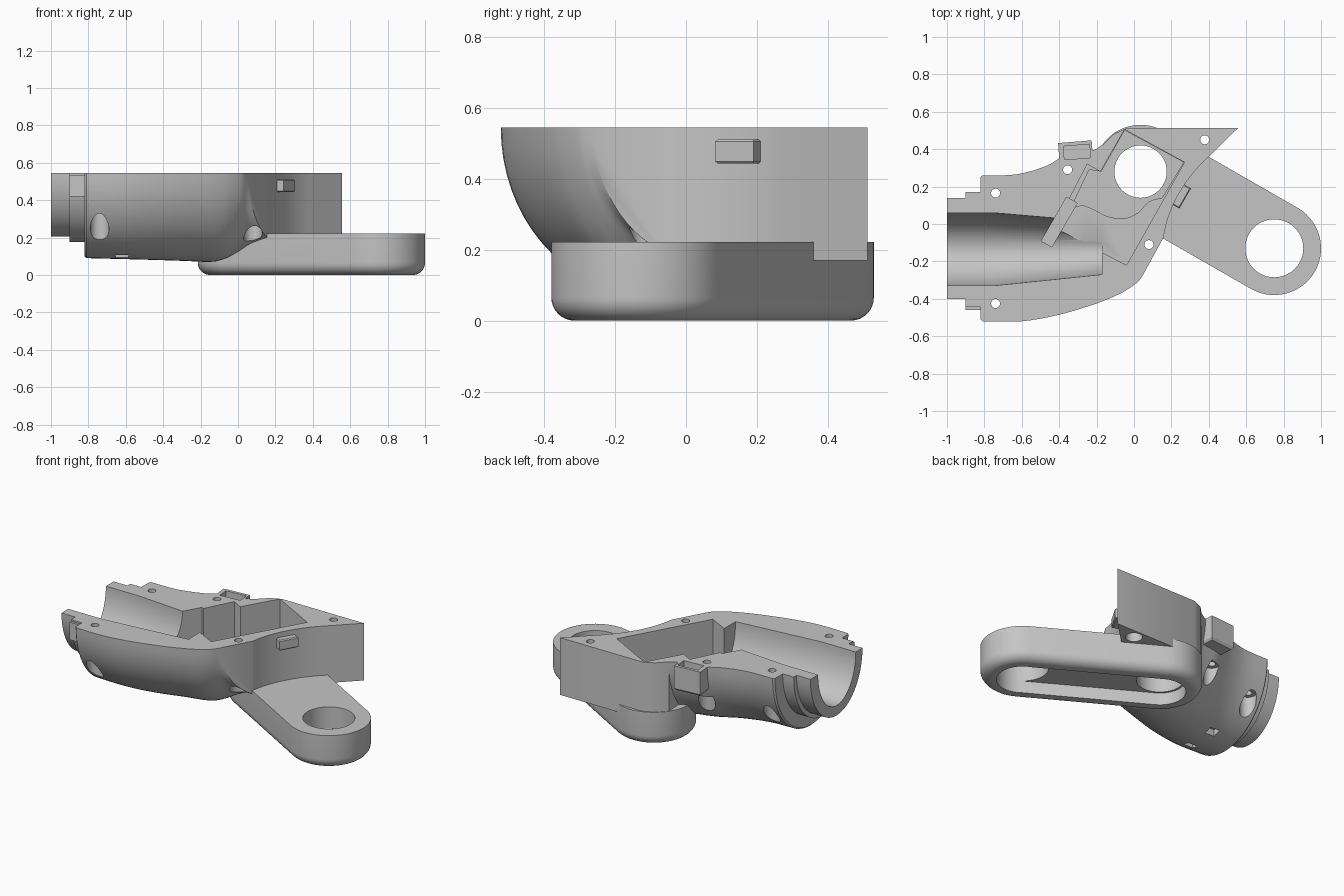
import bpy, bmesh, math
from mathutils import Vector

old = bpy.data.objects.get("Cube")
if old:
    bpy.data.objects.remove(old, do_unlink=True)

TOP = 0.545
grey = bpy.data.materials.new("plain grey")
grey.use_nodes = True
COLOUR = (0.56, 0.56, 0.56, 1)
grey.diffuse_color = COLOUR
grey.node_tree.nodes["Principled BSDF"].inputs["Base Color"].default_value = COLOUR


def loft(name, rings):
    """Closed solid through a stack of rings with equal point counts."""
    bm = bmesh.new()
    loops = [[bm.verts.new(p) for p in ring] for ring in rings]
    n = len(loops[0])
    for a, b in zip(loops, loops[1:]):
        for i in range(n):
            j = (i + 1) % n
            bm.faces.new((a[i], a[j], b[j], b[i]))
    bm.faces.new(loops[0][::-1])
    bm.faces.new(loops[-1])
    bmesh.ops.recalc_face_normals(bm, faces=bm.faces)
    mesh = bpy.data.meshes.new(name)
    bm.to_mesh(mesh)
    bm.free()
    mesh.materials.append(grey)
    obj = bpy.data.objects.new(name, mesh)
    bpy.context.collection.objects.link(obj)
    return obj


def prism(name, outline, z0, z1):
    return loft(name, [[(x, y, z) for x, y in outline] for z in (z0, z1)])


def circle(x, y, r, n=48):
    return [(x + r * math.cos(math.tau * i / n), y + r * math.sin(math.tau * i / n))
            for i in range(n)]


def rect(x, y, w, d, turn=0):
    c, s = math.cos(turn), math.sin(turn)
    return [(x + u * w / 2 * c - v * d / 2 * s, y + u * w / 2 * s + v * d / 2 * c)
            for u, v in ((-1, -1), (1, -1), (1, 1), (-1, 1))]


def trough(fx, fy, bx, by, zb, lift=0, n=32):
    """Half ellipse hanging below the top plane, from front to back point."""
    f, b = Vector((fx, fy)), Vector((bx, by))
    mid, half = (f + b) / 2, (f - b) / 2
    pts = []
    for i in range(n + 1):
        a = math.pi * i / n
        p = mid + half * math.cos(a)
        pts.append((p.x, p.y, TOP - (TOP - zb) * math.sin(a)))
    if lift:
        pts += [(bx, by, TOP + lift), (fx, fy, TOP + lift)]
    return pts


def smooth_path(keys, steps=4):
    """Catmull-Rom interpolation of station tuples."""
    vs = [Vector(k) for k in keys]
    out = []
    for i in range(len(vs) - 1):
        p0, p1, p2, p3 = vs[max(i - 1, 0)], vs[i], vs[i + 1], vs[min(i + 2, len(vs) - 1)]
        for s in range(steps):
            t = s / steps
            out.append(p1 + (p2 - p0) * (t / 2) + (2 * p0 - 5 * p1 + 4 * p2 - p3) * (t * t / 2)
                       + (3 * p1 - p0 - 3 * p2 + p3) * (t ** 3 / 2))
    return out + [vs[-1]]


def boolean(target, tool, operation):
    mod = target.modifiers.new("bool", "BOOLEAN")
    mod.operation, mod.solver, mod.object = operation, "EXACT", tool
    bpy.context.view_layer.objects.active = target
    bpy.ops.object.modifier_apply(modifier=mod.name)


def cut(tool, *targets):
    for target in targets:
        boolean(target, tool, "DIFFERENCE")
    bpy.data.objects.remove(tool, do_unlink=True)


# Rounded grip shell, turning into the flat 60 degree end wall
stations = smooth_path([
    (-0.81, -0.52, -0.81, 0.26, 0.09), (-0.6, -0.52, -0.63, 0.265, 0.085),
    (-0.4, -0.485, -0.47, 0.31, 0.08), (-0.2, -0.425, -0.37, 0.365, 0.075),
    (-0.08, -0.375, -0.23, 0.39, 0.07), (-0.02, -0.34, -0.16, 0.43, 0.08),
    (0.02, -0.31, -0.06, 0.49, 0.11), (0.04, -0.285, 0.12, 0.49, 0.145),
    (0.055, -0.26, 0.39, 0.35, 0.17)])
first = (-0.82, -0.51, -0.82, 0.25, 0.1)
shell = loft("grip_shell", [trough(*s) for s in [first] + stations])

# Upright head block with its pointed corner
head = prism("head_block", [(0.08, 0.1), (0.1, 0.01), (0.195, 0.01), (0.385, 0.345),
                            (0.4, 0.36), (0.555, 0.512), (-0.04, 0.512),
                            (-0.11, 0.48), (-0.17, 0.42), (-0.16, 0.2)], 0.17, TOP)
boolean(shell, head, "UNION")
bpy.data.objects.remove(head, do_unlink=True)

# Hollow sweep in the wall above the arm
sweep = smooth_path([(0.155, -0.085), (0.178, 0.02), (0.22, 0.125), (0.28, 0.225),
                     (0.34, 0.3), (0.402, 0.362)])
sweep = [tuple(p) for p in sweep] + [(0.6, 0.3), (0.5, -0.2)]
cut(prism("sweep_cutter", sweep, 0.215, 0.7), shell)

# Stepped collar and tube end
collar = loft("collar", [trough(x, -0.445, x, 0.17, 0.175) for x in (-0.9, -0.8)])
tube = loft("tube_end", [trough(x, -0.40, x, 0.14, 0.205) for x in (-1, -0.89)])
pad = prism("collar_pad", rect(-0.86, -0.435, 0.08, 0.05), 0.42, 0.535)

# Pivot arm: stadium with rounded lower edge
A, B = Vector((0.035, 0.28)), Vector((0.75, -0.13))
ANGLE = math.atan2(B.y - A.y, B.x - A.x)


def stadium(r, n=28):
    pts = []
    for centre, start in ((B, -math.pi / 2), (A, math.pi / 2)):
        for i in range(n + 1):
            a = ANGLE + start + math.pi * i / n
            pts.append((centre.x + r * math.cos(a), centre.y + r * math.sin(a)))
    return pts


FILLET, RADIUS = 0.065, 0.25
arm_rings = []
for k in range(9):
    a = math.pi / 2 * k / 8
    r = RADIUS - FILLET * (1 - math.sin(a))
    arm_rings.append([(x, y, FILLET * (1 - math.cos(a))) for x, y in stadium(r)])
arm_rings.append([(x, y, 0.222) for x, y in stadium(RADIUS)])
arm = loft("pivot_arm", arm_rings)

# Side latch box with chamfered foot, and wall clip
latch = loft("side_latch", [[(x, y, z) for x, y in rect(-0.312, 0.385, 0.18 - d, 0.11 - d, 0.08)]
                            for z, d in ((0.385, 0.02), (0.4, 0), (TOP, 0))])
clip = loft("wall_clip", [[(x, y, z) for x, y in rect(0.247, 0.152, 0.125 - d, 0.062 - d,
                                                      math.radians(60))]
                          for z, d in ((0.443, 0.012), (0.449, 0), (0.505, 0), (0.511, 0.012))])

# Channel along the grip
channel = [(-1.05, -0.33, -1.05, 0.06, 0.27), (-0.75, -0.33, -0.75, 0.06, 0.27),
           (-0.17, -0.27, -0.17, 0.01, 0.28)]
cut(loft("channel_cutter", [trough(*c, lift=0.1) for c in channel]), shell, collar, tube)

# Main pocket, upper floor then deeper floor with a wavy front edge
pocket = [(-0.25, 0.32), (-0.42, -0.01), (-0.385, -0.04), (-0.04, -0.22), (0.27, 0.33),
          (-0.05, 0.505), (-0.18, 0.28)]
cut(prism("pocket_cutter", pocket, 0.29, 0.7), shell)
wave = smooth_path([(-0.34, 0.08), (-0.28, 0.1), (-0.22, 0.08), (-0.14, 0.04),
                    (-0.05, 0.03), (0.02, 0.06), (0.08, 0.12), (0.15, 0.14)], 3)
deep = [tuple(p) for p in wave] + [(0.265, 0.33), (-0.05, 0.5), (-0.175, 0.28), (-0.24, 0.29)]
cut(prism("deep_cutter", deep, 0.26, 0.6), shell)
cut(prism("slot_cutter", rect(-0.4, 0.01, 0.27, 0.065, math.radians(60)), 0.25, 0.7), shell)

# Pivot holes and recess under the arm
for centre, r in ((A, 0.14), (B, 0.155)):
    cut(prism("hole_cutter", circle(centre.x, centre.y, r), -0.1, 0.6), shell, arm)
cut(prism("recess_cutter", stadium(0.153), -0.1, 0.08), shell, arm)

# Latch recess
cut(prism("latch_cutter", rect(-0.305, 0.385, 0.14, 0.072, 0.08), 0.44, 0.7), shell, latch)

# Screw holes with wide counterbores from below
for x, y in ((-0.74, 0.165), (-0.74, -0.425), (-0.355, 0.29), (0.08, -0.11), (0.378, 0.45)):
    cut(prism("screw_cutter", circle(x, y, 0.024, 24), -0.1, 0.7), shell)
    cut(prism("bore_cutter", circle(x, y, 0.05, 32), -0.1, 0.33), shell)

# Small notches in the underside
for y in (-0.22, -0.02):
    cut(prism("notch_cutter", rect(-0.62, y, 0.07, 0.05), 0, 0.14), shell)

# Smooth shading with crisp edges
bpy.ops.object.select_all(action="DESELECT")
for obj in (shell, collar, tube, pad, arm, latch, clip):
    obj.select_set(True)
bpy.context.view_layer.objects.active = shell
bpy.ops.object.shade_smooth_by_angle(angle=math.radians(30))
